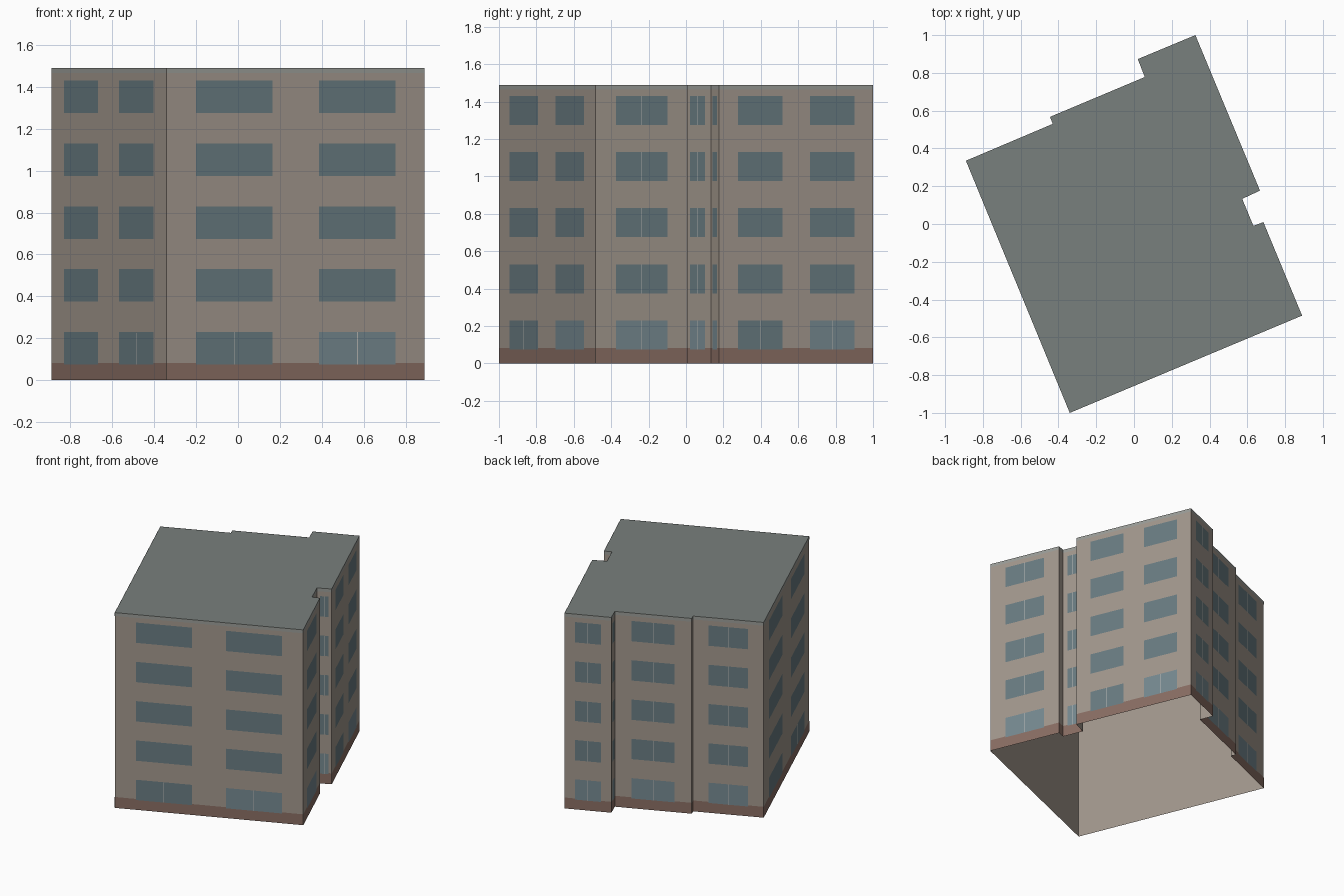
import bpy
from mathutils import Vector

if "Cube" in bpy.data.objects:
    bpy.data.objects.remove(bpy.data.objects["Cube"])

HEIGHT, FLOORS, PITCH = 1.49, 5, 0.30
SILL, WIN_H = 0.075, 0.155

# Footprint, counter-clockwise from the front corner
OUTLINE = [Vector(p) for p in [
    (-0.34, -1.0), (0.89, -0.485), (0.685, 0.01), (0.632, -0.01),
    (0.573, 0.133), (0.667, 0.177), (0.325, 1.0), (0.02, 0.873),
    (0.057, 0.778), (-0.445, 0.567), (-0.43, 0.53), (-0.89, 0.335)]]
WALLS = list(zip(OUTLINE, OUTLINE[1:] + OUTLINE[:1]))


def material(name, rgb):
    m = bpy.data.materials.new(name)
    m.diffuse_color = (*rgb, 1)
    m.use_nodes = True
    m.node_tree.nodes["Principled BSDF"].inputs["Base Color"].default_value = m.diffuse_color
    return m


def make(name, polys, mat):
    """One object from a list of polygons."""
    verts, faces = [], []
    for poly in polys:
        faces.append(range(len(verts), len(verts) + len(poly)))
        verts += poly
    me = bpy.data.meshes.new(name)
    me.from_pydata(verts, [], [list(f) for f in faces])
    me.materials.append(mat)
    ob = bpy.data.objects.new(name, me)
    bpy.context.collection.objects.link(ob)


def panel(a, b, s0, s1, z0, z1, out=0.0):
    """Upright rectangle on wall a-b, from distance s0 to s1 along it."""
    d = (b - a).normalized()
    n = Vector((d.y, -d.x)) * out
    p, q = a + d * s0 + n, a + d * s1 + n
    return [(*p, z0), (*q, z0), (*q, z1), (*p, z1)]


def band(z0, z1, out=0.0):
    return [panel(a, b, 0, (b - a).length, z0, z1, out) for a, b in WALLS]


# Shell is open underneath; trim and glazing lie just outside the walls
make("walls", band(0, HEIGHT), material("render", (0.36, 0.31, 0.265)))
make("roof", [[(*p, HEIGHT) for p in OUTLINE]], material("roofing", (0.19, 0.215, 0.205)))
make("plinth", band(0, 0.083, 0.001), material("brick", (0.25, 0.155, 0.125)))
make("roof_edge", band(HEIGHT - 0.025, HEIGHT, 0.001), material("edge", (0.32, 0.33, 0.31)))

# Windows: one or two bays per wall, repeated on each floor
glass, shop_glass, mullions = [], [], []
for i, (a, b) in enumerate(WALLS):
    length = (b - a).length
    if length < 0.08:
        continue
    bays = 2 if length > 0.7 else 1
    inset = min(0.03, length * 0.05)
    bay = (length - 2 * inset) / bays
    for k in range(bays):
        mid, half = inset + bay * (k + 0.5), bay * 0.31
        for f in range(FLOORS):
            z = SILL + f * PITCH
            last = f == 0 and k == bays - 1 and i != len(WALLS) - 1
            (shop_glass if last else glass).append(
                panel(a, b, mid - half, mid + half, z, z + WIN_H, 0.002))
            if bays == 1 or f == 0:
                mullions.append(panel(a, b, mid - 0.002, mid + 0.002, z, z + WIN_H, 0.003))

make("windows", glass, material("glass", (0.14, 0.20, 0.22)))
make("ground_windows", shop_glass, material("light_glass", (0.18, 0.25, 0.28)))
make("mullions", mullions, material("frame", (0.5, 0.5, 0.48)))
